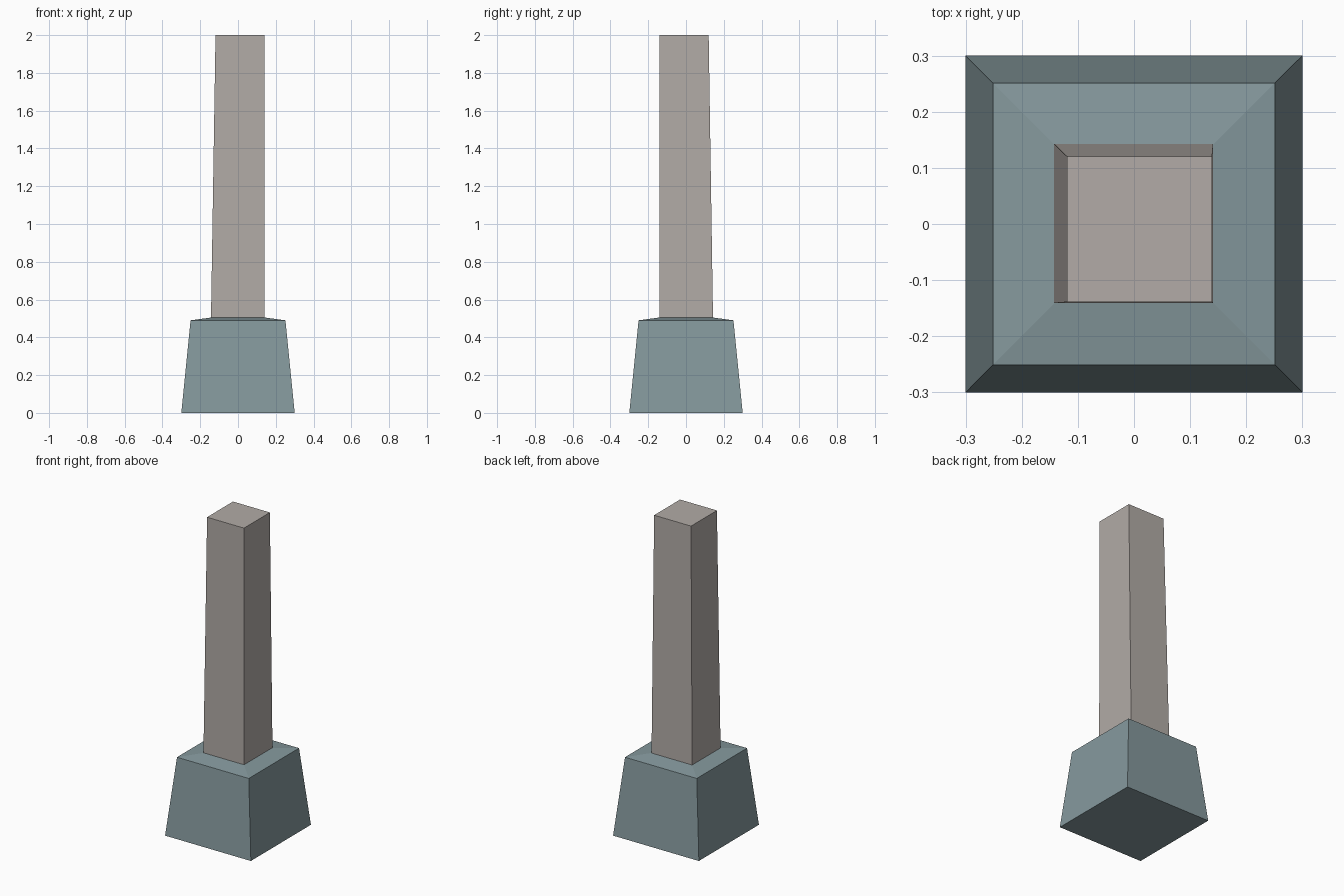
import bpy
import bmesh

default = bpy.data.objects.get("Cube")
if default:
    bpy.data.objects.remove(default, do_unlink=True)


def make_material(name, color):
    mat = bpy.data.materials.new(name)
    mat.use_nodes = True
    mat.diffuse_color = color
    mat.node_tree.nodes["Principled BSDF"].inputs["Base Color"].default_value = color
    return mat


def square_loft(name, sections, mat):
    """Loft through square sections given as (low, high, z); x and y limits differ in sign."""
    bm = bmesh.new()
    rings = []
    for x0, x1, y0, y1, z in sections:
        corners = ((x0, y0), (x1, y0), (x1, y1), (x0, y1))
        rings.append([bm.verts.new((x, y, z)) for x, y in corners])
    bm.faces.new(rings[0][::-1])
    bm.faces.new(rings[-1])
    for lower, upper in zip(rings, rings[1:]):
        for i in range(4):
            j = (i + 1) % 4
            bm.faces.new((lower[i], lower[j], upper[j], upper[i]))
    bmesh.ops.recalc_face_normals(bm, faces=bm.faces)
    mesh = bpy.data.meshes.new(name)
    bm.to_mesh(mesh)
    bm.free()
    mesh.materials.append(mat)
    obj = bpy.data.objects.new(name, mesh)
    bpy.context.collection.objects.link(obj)
    return obj


def centred(r, z):
    return (-r, r, -r, r, z)


teal_stone = make_material("teal grey stone", (0.235, 0.318, 0.338, 1))
warm_stone = make_material("warm grey stone", (0.445, 0.41, 0.385, 1))

# Tapered plinth with a shallow sloping top
square_loft("plinth", [centred(0.3, 0), centred(0.251, 0.49), centred(0.141, 0.505)], teal_stone)

# Post: two sides upright, the left and back sides leaning in
square_loft("post", [(-0.143, 0.141, -0.141, 0.143, 0.5),
                     (-0.119, 0.139, -0.139, 0.12, 2.0)], warm_stone)
